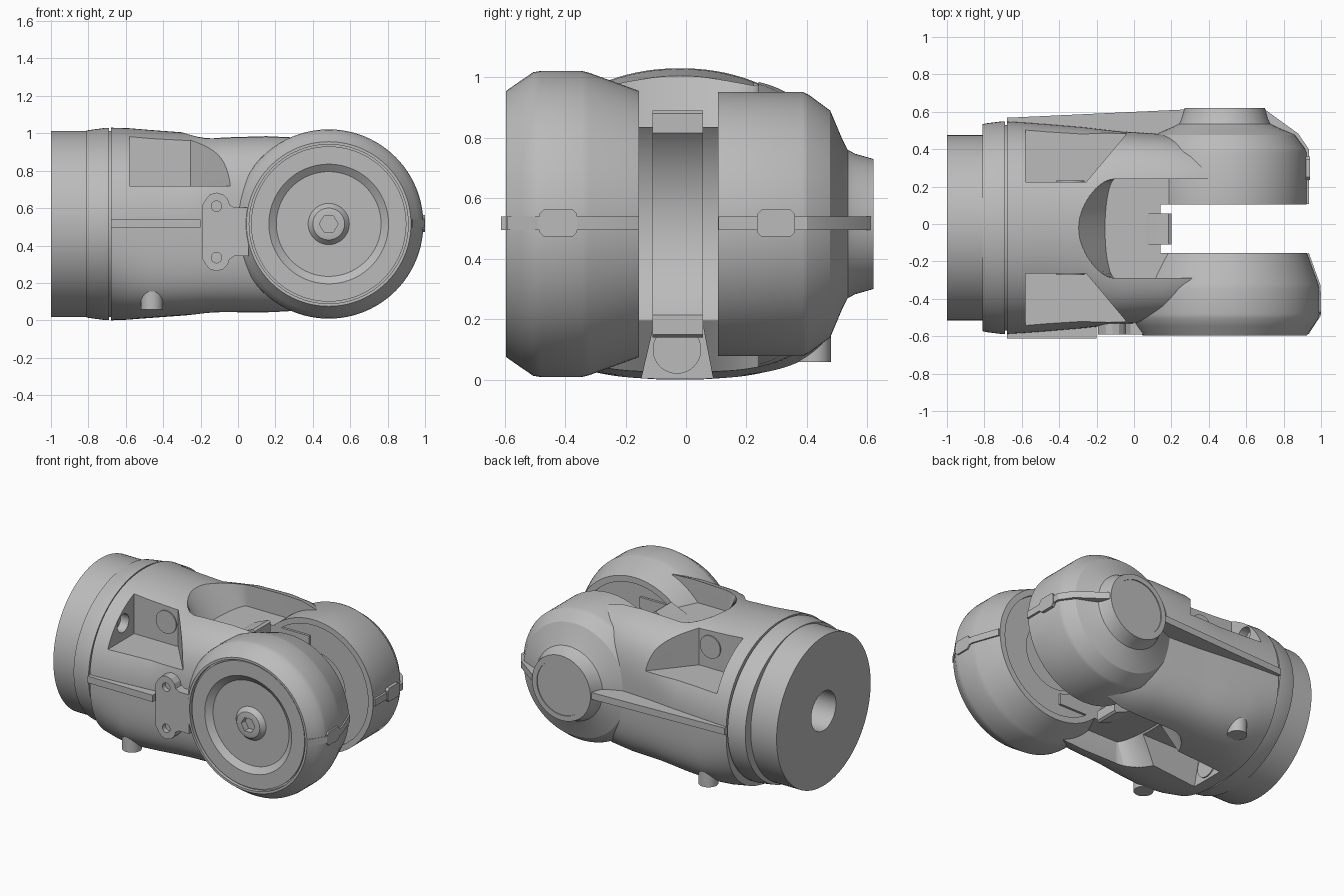
import bpy, bmesh, math

if "Cube" in bpy.data.objects:
    bpy.data.objects.remove(bpy.data.objects["Cube"], do_unlink=True)

grey = bpy.data.materials.new("machined grey")
grey.use_nodes = True
COLOUR = (0.5, 0.5, 0.5, 1)
grey.diffuse_color = COLOUR
grey.node_tree.nodes["Principled BSDF"].inputs["Base Color"].default_value = COLOUR

CY, CZ = -0.02, 0.515      # centre line of the body
AX = 0.485                 # x of the pivot axis


def skin(name, rings):
    """Bridge matching rings of points and cap both ends."""
    bm = bmesh.new()
    rows = [[bm.verts.new(p) for p in ring] for ring in rings]
    for a, b in zip(rows, rows[1:]):
        for i in range(len(a)):
            j = (i + 1) % len(a)
            bm.faces.new((a[i], a[j], b[j], b[i]))
    bm.faces.new(rows[0][::-1])
    bm.faces.new(rows[-1])
    bmesh.ops.recalc_face_normals(bm, faces=bm.faces)
    mesh = bpy.data.meshes.new(name)
    bm.to_mesh(mesh)
    bm.free()
    mesh.materials.append(grey)
    obj = bpy.data.objects.new(name, mesh)
    bpy.context.collection.objects.link(obj)
    return obj


def place(axis, u, v, t):
    return {"x": (t, u, v), "y": (u, t, v), "z": (u, v, t)}[axis]


def prism(name, outline, axis, start, end):
    return skin(name, [[place(axis, u, v, t) for u, v in outline] for t in (start, end)])


def circle(u, v, r, n=48):
    return [(u + r * math.cos(math.tau * i / n), v + r * math.sin(math.tau * i / n))
            for i in range(n)]


def rect(u0, u1, v0, v1):
    return [(u0, v0), (u1, v0), (u1, v1), (u0, v1)]


def lathe(name, profile):
    """Revolve (radius, y) points about the pivot axis."""
    return skin(name, [[(u, y, v) for u, v in circle(AX, CZ, r, 96)] for r, y in profile])


def loft(name, sections):
    """Rounded sections: x, half width, half height, squareness of top and bottom."""
    def bend(c, power):
        return math.copysign(abs(c) ** (2 / power), c)

    def ring(x, w, h, top=2.0, bottom=2.0):
        pts = []
        for c, s in circle(0, 0, 1, 128):
            power = top if s > 0 else bottom
            pts.append((x, CY + w * bend(c, power), CZ + h * bend(s, power)))
        return pts
    return skin(name, [ring(*section) for section in sections])


def cut(obj, cutter):
    cutter.hide_render = True
    mod = obj.modifiers.new("cut", "BOOLEAN")
    mod.operation = "DIFFERENCE"
    mod.solver = "EXACT"
    mod.object = cutter
    bpy.context.view_layer.objects.active = obj
    bpy.ops.object.modifier_apply(modifier=mod.name)
    bpy.data.objects.remove(cutter, do_unlink=True)


# Mounting flange with bore
flange = loft("mounting_flange", [(-1, 0.495, 0.497), (-0.78, 0.495, 0.497)])
cut(flange, prism("bore_cutter", circle(CY, CZ, 0.13), "x", -1.1, -0.8))

# Collar and groove behind it
loft("collar", [(-0.81, 0.553, 0.5), (-0.79, 0.558, 0.503), (-0.71, 0.568, 0.514),
                (-0.69, 0.568, 0.514), (-0.69, 0.55, 0.497), (-0.67, 0.55, 0.497)])

# Main body: squarer underneath and towards the fork
body = loft("main_body", [
    (-0.68, 0.568, 0.515, 2.1, 2.5), (-0.58, 0.562, 0.512, 2.1, 3),
    (-0.46, 0.553, 0.502, 2.1, 3.6), (-0.27, 0.537, 0.488, 2.2, 3.8),
    (-0.18, 0.527, 0.483, 2.6, 3.8), (-0.08, 0.516, 0.482, 3.1, 3.7),
    (0.15, 0.502, 0.487, 3.3, 3.5), (0.3, 0.482, 0.485, 3.2, 3.3), (0.45, 0.46, 0.45, 3, 3)])

# Slot between the arms, concentric with the pivot
cut(body, lathe("slot_cutter", [(0.25, -0.3), (0.25, -0.155), (0.47, -0.155),
                                (0.47, 0.105), (0.25, 0.105), (0.25, 0.23)]))


# Flared scoops above and below the slot
def scoop_ring(reach, z):
    arc = [math.radians(90 + 180 * i / 32) for i in range(33)]
    pts = [(-0.1 + reach * math.cos(a), -0.025 + 0.265 * math.sin(a), z) for a in arc]
    return pts + [(0.6, -0.29, z), (0.6, 0.24, z)]


for floor, rim in ((0.835, 1.07), (0.195, -0.04)):
    cut(body, skin("scoop_cutter", [scoop_ring(0.055, floor), scoop_ring(0.25, rim)]))

# Long tapered pocket underneath
cut(body, prism("belly_cutter", [(-0.16, -0.05), (0.1, -0.05), (0.055, 0.185), (-0.105, 0.185)],
                "x", -0.6, 0.3))
prism("belly_port", circle(-0.03, 0.1, 0.08), "x", -0.61, -0.592)

# Upper corner pockets, ports and lower studs on both sides
for side, label in ((-1, "front"), (1, "back")):
    def across(d):
        return CY + side * d
    pocket = [(-0.58, across(0.245)), (-0.255, across(0.245)), (-0.05, across(0.49)),
              (0.08, across(0.66)), (-0.58, across(0.66))]
    cut(body, prism("pocket_cutter", pocket, "z", 0.717, 1.2))
    cut(body, prism("port_cutter", circle(across(0.36), 0.83, 0.06), "x", -0.64, -0.5))
    prism(label + "_pocket_port", circle(-0.34, 0.86, 0.075), "y", across(0.24), across(0.253))
    prism(label + "_lower_stud", circle(-0.46, across(0.44), 0.06), "z", 0.058, 0.3)

# Front arm: wide drum with shallow dished cover and hex socket
front_arm = lathe("front_arm", [
    (0.07, -0.588), (0.085, -0.585), (0.11, -0.555), (0.28, -0.555), (0.32, -0.585),
    (0.415, -0.585), (0.415, -0.572), (0.425, -0.572), (0.425, -0.595), (0.44, -0.595),
    (0.475, -0.545), (0.502, -0.505), (0.506, -0.48), (0.506, -0.345), (0.5, -0.32),
    (0.44, -0.155), (0.4, -0.155), (0.4, -0.17), (0.22, -0.17), (0.22, -0.27)])
cut(front_arm, prism("hex_cutter", circle(AX, CZ, 0.05, 6), "y", -0.7, -0.545))

# Back arm: narrower drum with a raised hub
lathe("back_arm", [
    (0.22, 0.2), (0.22, 0.12), (0.4, 0.12), (0.4, 0.105), (0.437, 0.105), (0.437, 0.385),
    (0.428, 0.405), (0.375, 0.477), (0.28, 0.517), (0.245, 0.535), (0.232, 0.56),
    (0.215, 0.62), (0.18, 0.62), (0.18, 0.614)])

# Curved stop block in the throat, with sloping ends
side_view = [(0.055, 0.315), (0.09, 0.335), (0.15, 0.36), (0.185, 0.375), (0.2, 0.365)]
stop = prism("stop_block", [(x, CZ + d) for x, d in side_view]
             + [(x, CZ - d) for x, d in reversed(side_view)], "y", -0.11, 0.057)
cut(stop, prism("stop_cutter", circle(AX, CZ, 0.415, 96), "y", -0.3, 0.3))

# Seam ribs around the housing
RIB = (0.495, 0.54)
prism("front_rib", rect(-0.68, -0.2, -0.612, -0.45), "z", *RIB)
prism("front_arm_rib", [(0.932, -0.592), (0.998, -0.49), (0.998, -0.33), (0.935, -0.156),
                        (0.9, -0.165), (0.92, -0.5)], "z", *RIB)
prism("back_rib", [(-0.68, 0.4), (-0.68, 0.568), (0.27, 0.612), (0.7, 0.612), (0.878, 0.483),
                   (0.935, 0.4), (0.935, 0.108), (0.895, 0.108), (0.84, 0.4)], "z", *RIB)


# Seam clips on the arm ends
def clip(name, x, y0, y1):
    c = 0.015
    outline = [(y0 + c, 0.473), (y1 - c, 0.473), (y1, 0.473 + c), (y1, 0.563 - c),
               (y1 - c, 0.563), (y0 + c, 0.563), (y0, 0.563 - c), (y0, 0.473 + c)]
    prism(name, outline, "x", x - 0.06, x)


clip("front_arm_clip", 1.0, -0.485, -0.36)
clip("back_arm_clip", 0.94, 0.235, 0.36)

# Bracket plate linking body and front arm, with two screw holes
half = [(0.055, 0.13), (-0.02, 0.13), (-0.045, 0.145), (-0.055, 0.175), (-0.08, 0.2),
        (-0.115, 0.21), (-0.15, 0.2), (-0.172, 0.175), (-0.193, 0.14)]
outline = [(x, 0.473 + d) for x, d in half] + [(x, 0.473 - d) for x, d in reversed(half)]
bracket = prism("bracket_plate", outline, "y", -0.592, -0.44)
for z in (0.335, 0.61):
    cut(bracket, prism("screw_cutter", circle(-0.115, z, 0.028, 24), "y", -0.7, -0.56))

# Smooth round faces, keep machined edges crisp
for obj in bpy.context.collection.objects:
    if obj.type == "MESH":
        bpy.ops.object.select_all(action="DESELECT")
        obj.select_set(True)
        bpy.context.view_layer.objects.active = obj
        bpy.ops.object.shade_smooth_by_angle(angle=math.radians(25))
